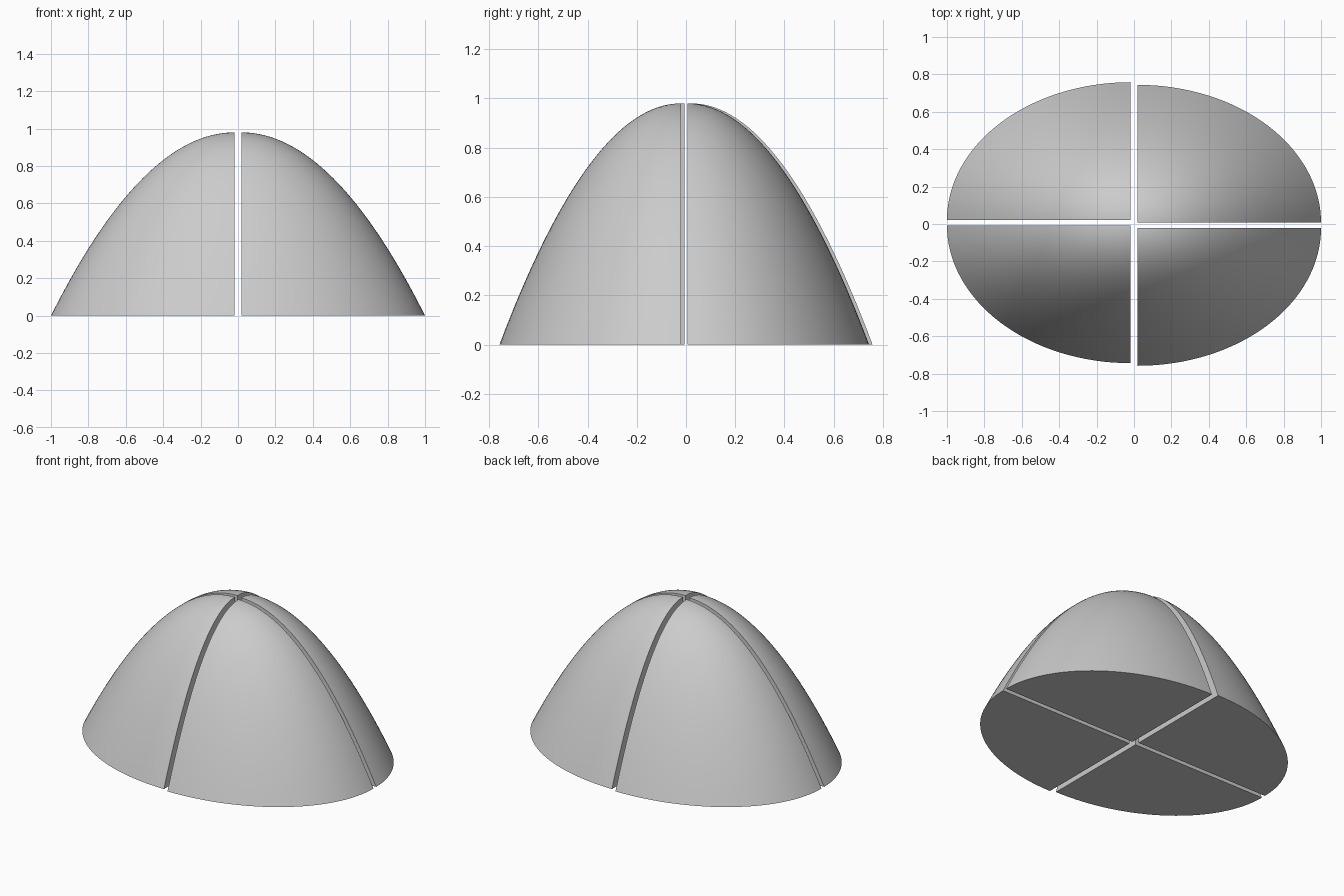
import bpy
import bmesh
from math import cos, sin, pi, radians

cube = bpy.data.objects.get("Cube")
if cube:
    bpy.data.objects.remove(cube, do_unlink=True)

HALF_WIDTH, HALF_DEPTH, HEIGHT = 0.982, 0.737, 0.98
RINGS, STEPS = 32, 32

grey = bpy.data.materials.new("light_grey")
grey.use_nodes = True
colour = (0.6, 0.6, 0.6, 1)
grey.diffuse_color = colour
grey.node_tree.nodes["Principled BSDF"].inputs["Base Color"].default_value = colour


def dome_quarter(name, sx, sy, gap_x, gap_y):
    """Solid quarter of an elliptic paraboloid, shifted off the centre."""
    bm = bmesh.new()
    apex = bm.verts.new((0, 0, HEIGHT))
    centre = bm.verts.new((0, 0, 0))
    rings = []
    for i in range(1, RINGS + 1):
        t = i / RINGS
        angles = [j / STEPS * pi / 2 for j in range(STEPS + 1)]
        rings.append([bm.verts.new((sx * HALF_WIDTH * t * cos(a),
                                    sy * HALF_DEPTH * t * sin(a),
                                    HEIGHT * (1 - t * t))) for a in angles])
    # Curved shell
    for j in range(STEPS):
        bm.faces.new((apex, rings[0][j], rings[0][j + 1]))
        for inner, outer in zip(rings, rings[1:]):
            bm.faces.new((inner[j], outer[j], outer[j + 1], inner[j + 1]))
    # Flat base and the two flat cut walls
    bm.faces.new([centre] + rings[-1])
    for side in (0, -1):
        bm.faces.new([centre, apex] + [ring[side] for ring in rings])
    bmesh.ops.recalc_face_normals(bm, faces=bm.faces)

    mesh = bpy.data.meshes.new(name)
    bm.to_mesh(mesh)
    bm.free()
    mesh.materials.append(grey)
    obj = bpy.data.objects.new(name, mesh)
    obj.location = (sx * gap_x, sy * gap_y, 0)
    bpy.context.collection.objects.link(obj)
    return obj


# Diagonal pairs share the same offset from the centre
quarters = [
    dome_quarter("back_left_quarter", 1, 1, 0.018, 0.007),
    dome_quarter("back_right_quarter", -1, 1, 0.018, 0.021),
    dome_quarter("front_right_quarter", -1, -1, 0.018, 0.007),
    dome_quarter("front_left_quarter", 1, -1, 0.018, 0.021),
]

bpy.ops.object.select_all(action="DESELECT")
for obj in quarters:
    obj.select_set(True)
bpy.context.view_layer.objects.active = quarters[0]
bpy.ops.object.shade_smooth_by_angle(angle=radians(30))
